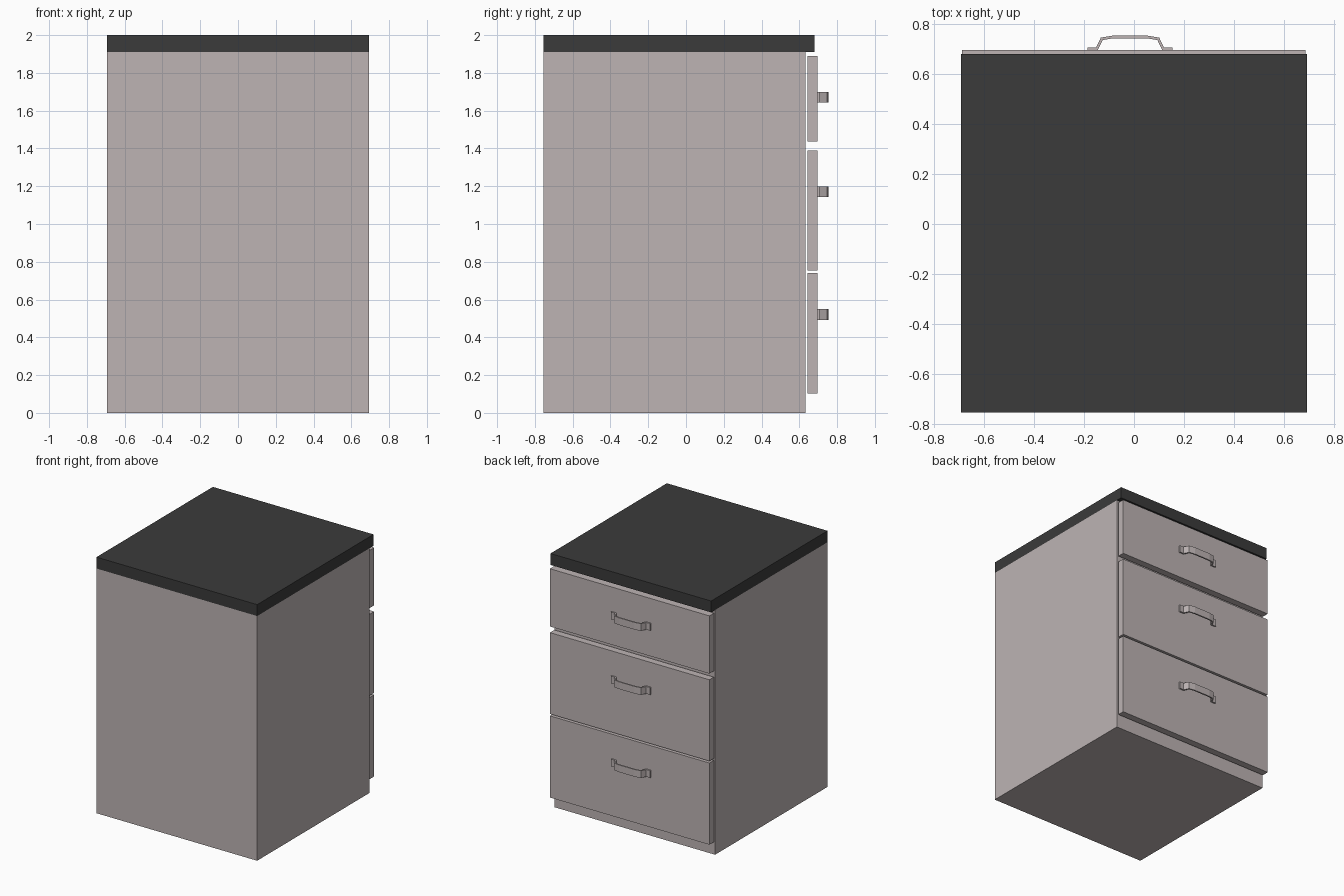
import bpy, bmesh

if "Cube" in bpy.data.objects:
    bpy.data.objects.remove(bpy.data.objects["Cube"])


def material(name, rgb):
    m = bpy.data.materials.new(name)
    m.diffuse_color = (*rgb, 1)
    m.use_nodes = True
    m.node_tree.nodes["Principled BSDF"].inputs["Base Color"].default_value = m.diffuse_color
    return m


GREY = material("warm_grey", (0.51, 0.455, 0.455))
DARK = material("charcoal", (0.043, 0.043, 0.043))


def finish(bm, name, mat):
    bmesh.ops.recalc_face_normals(bm, faces=bm.faces)
    mesh = bpy.data.meshes.new(name)
    bm.to_mesh(mesh)
    bm.free()
    mesh.materials.append(mat)
    obj = bpy.data.objects.new(name, mesh)
    bpy.context.collection.objects.link(obj)
    return obj


def box(name, x, y, z, mat):
    """Box from (min, max) ranges."""
    bm = bmesh.new()
    bmesh.ops.create_cube(bm, size=1)
    for v in bm.verts:
        v.co = [(r[0] + r[1]) / 2 + c * (r[1] - r[0]) for r, c in zip((x, y, z), v.co)]
    return finish(bm, name, mat)


def handle(name, y0, z0, z1):
    """Bent strap handle: mirrored plan profile, extruded upwards."""
    cx = -0.016
    outer = [(0.170, 0.011), (0.136, 0.011), (0.117, 0.050), (0.068, 0.058)]
    inner = [(0.170, 0.0), (0.129, 0.0), (0.110, 0.040), (0.068, 0.047)]
    # closed outline: outer edge right to left, then inner edge back
    loop = (outer + [(-x, y) for x, y in reversed(outer)]
            + [(-x, y) for x, y in inner] + inner[::-1])
    bm = bmesh.new()
    face = bm.faces.new([bm.verts.new((cx + x, y0 + y, z0)) for x, y in loop])
    ext = bmesh.ops.extrude_face_region(bm, geom=[face], use_keep_orig=True)
    for g in ext["geom"]:
        if isinstance(g, bmesh.types.BMVert):
            g.co.z = z1
    return finish(bm, name, GREY)


# cabinet body and overhanging worktop
box("cabinet_body", (-0.694, 0.694), (-0.755, 0.632), (0, 1.911), GREY)
box("worktop", (-0.694, 0.694), (-0.755, 0.681), (1.911, 2.0), DARK)

# drawer fronts, each with its handle
drawers = [("top", 1.438, 1.889, 1.67), ("middle", 0.755, 1.390, 1.17),
           ("bottom", 0.102, 0.740, 0.521)]
for label, z0, z1, hz in drawers:
    box(label + "_drawer_front", (-0.69, 0.688), (0.642, 0.697), (z0, z1), GREY)
    handle(label + "_drawer_handle", 0.697, hz - 0.028, hz + 0.028)
